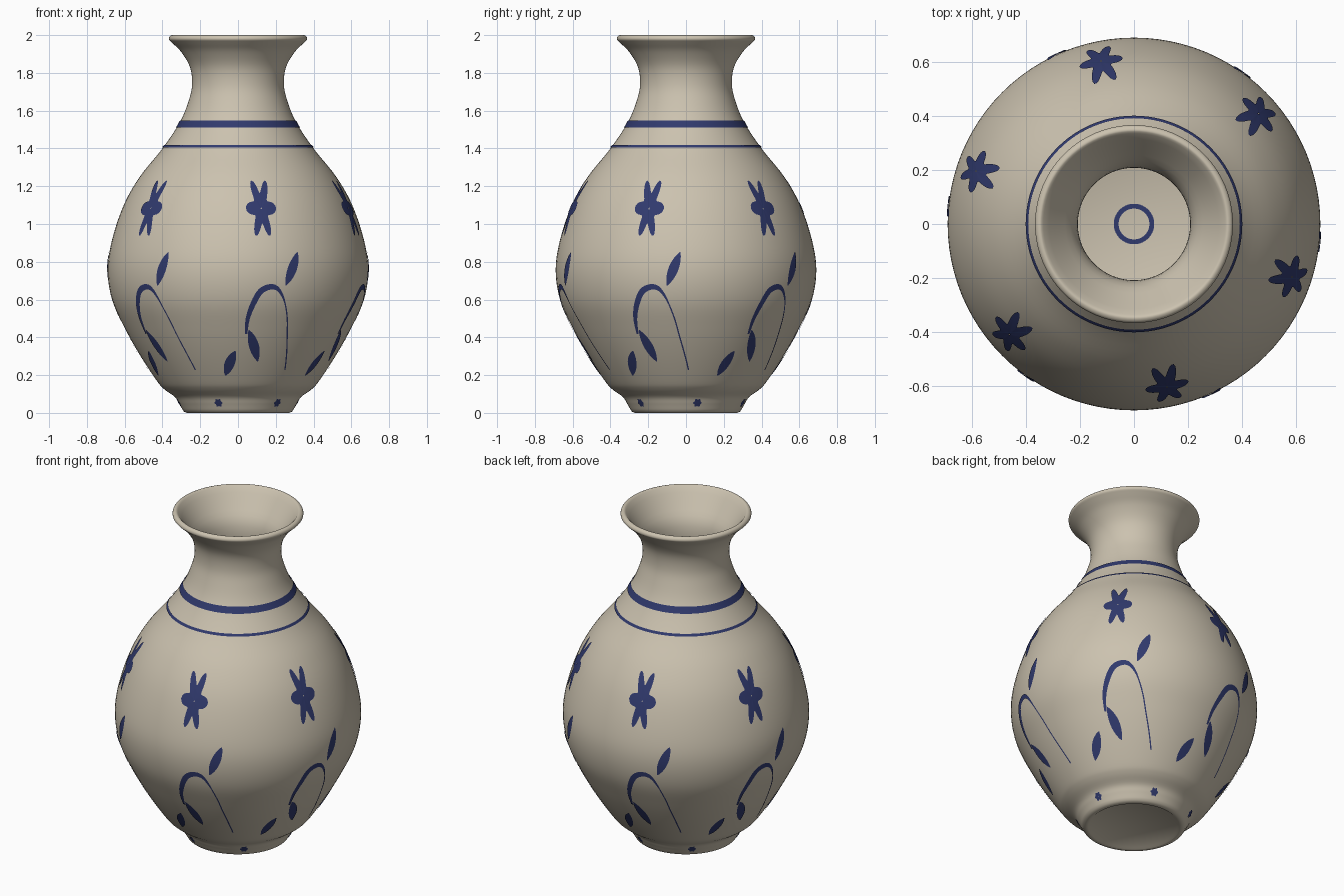
import bpy, bmesh, math
from mathutils import Vector

if "Cube" in bpy.data.objects:
    bpy.data.objects.remove(bpy.data.objects["Cube"])


def material(name, rgb):
    m = bpy.data.materials.new(name)
    m.diffuse_color = (*rgb, 1)
    m.use_nodes = True
    m.node_tree.nodes["Principled BSDF"].inputs["Base Color"].default_value = m.diffuse_color
    return m


CREAM = material("cream glaze", (0.60, 0.54, 0.43))
BLUE = material("cobalt blue", (0.03, 0.042, 0.155))


def refine(points, n=5):
    """Smooth curve through the given points."""
    p = [Vector(q) for q in points]
    p = [2 * p[0] - p[1]] + p + [2 * p[-1] - p[-2]]
    out = []
    for a, b, c, d in zip(p, p[1:], p[2:], p[3:]):
        for i in range(n):
            t = i / n
            out.append(0.5 * (2 * b + (c - a) * t + (2 * a - 5 * b + 4 * c - d) * t * t
                              + (3 * b - a - 3 * c + d) * t ** 3))
    return out + [p[-2]]


def make_object(name, bm, mat, smooth=True):
    bmesh.ops.recalc_face_normals(bm, faces=bm.faces)
    mesh = bpy.data.meshes.new(name)
    bm.to_mesh(mesh)
    bm.free()
    ob = bpy.data.objects.new(name, mesh)
    bpy.context.collection.objects.link(ob)
    mesh.materials.append(mat)
    if smooth:
        bpy.ops.object.select_all(action='DESELECT')
        ob.select_set(True)
        bpy.context.view_layer.objects.active = ob
        bpy.ops.object.shade_smooth_by_angle(angle=math.radians(40))
    return ob


def lathe(name, profile, mat, steps=96, closed=False):
    bm = bmesh.new()
    vs = [bm.verts.new((r, 0, z)) for r, z in profile]
    pairs = list(zip(vs, vs[1:])) + ([(vs[-1], vs[0])] if closed else [])
    es = [bm.edges.new(e) for e in pairs]
    bmesh.ops.spin(bm, geom=vs + es, cent=(0, 0, 0), axis=(0, 0, 1),
                   angle=2 * math.pi, steps=steps, use_duplicate=False)
    bmesh.ops.remove_doubles(bm, verts=bm.verts, dist=1e-5)
    return make_object(name, bm, mat)


# Vase body: outer wall, rolled lip, inner wall and flat floor
outer = refine([(0.295, 0.02), (0.312, 0.05), (0.335, 0.085), (0.39, 0.125), (0.43, 0.17),
                (0.52, 0.307), (0.60, 0.45), (0.667, 0.60), (0.69, 0.757), (0.667, 0.915),
                (0.605, 1.10), (0.52, 1.25), (0.40, 1.40), (0.307, 1.54), (0.26, 1.656),
                (0.243, 1.74), (0.254, 1.83), (0.30, 1.91), (0.352, 1.962)])
lip = refine([(0.352, 1.962), (0.366, 1.977), (0.362, 1.993), (0.347, 2.0), (0.335, 1.992)], 3)
inner = refine([(0.335, 1.992), (0.275, 1.91), (0.222, 1.83), (0.208, 1.74), (0.224, 1.65),
                (0.275, 1.52), (0.37, 1.38), (0.49, 1.23), (0.63, 0.91), (0.655, 0.757),
                (0.63, 0.60), (0.485, 0.31), (0.37, 0.15), (0.28, 0.06)], 3)
foot = [(0, 0.008), (0.245, 0.008), (0.255, 0.0), (0.272, 0.0), (0.287, 0.007)]
lathe("vase_body", foot + outer[:-1] + lip[:-1] + inner + [(0.26, 0.05), (0, 0.05)], CREAM)


def radius(z):
    for a, b in zip(outer, outer[1:]):
        if a[1] <= z <= b[1]:
            return a[0] + (b[0] - a[0]) * (z - a[1]) / (b[1] - a[1])
    return outer[0][0]


def on_wall(angle, z, lift=0.004):
    """Point just off the outer wall; angle in degrees from the front."""
    slope = (radius(z + 0.01) - radius(z - 0.01)) / 0.02
    k = lift / math.hypot(1, slope)
    r, a = radius(z) + k, math.radians(angle)
    return (r * math.sin(a), -r * math.cos(a), z - slope * k)


# Painted bands round the shoulder and a ring on the floor and underside
def band(name, z0, z1):
    zs = [z0 + (z1 - z0) * i / 3 for i in range(4)]
    lathe(name, [(-p[1], p[2]) for p in (on_wall(0, z) for z in zs)], BLUE)


band("shoulder_band", 1.51, 1.545)
band("shoulder_line", 1.403, 1.416)
lathe("floor_ring", [(0.057, 0.053), (0.075, 0.053)], BLUE)


def grid_plate(bm, rows):
    """Skin rows of (angle, z) points onto the wall."""
    vs = [[bm.verts.new(on_wall(*p)) for p in row] for row in rows]
    for a, b in zip(vs, vs[1:]):
        for i in range(len(a) - 1):
            bm.faces.new((a[i], a[i + 1], b[i + 1], b[i]))


def stroke(bm, path, widths):
    """Brush stroke along (angle, z) points with a varying width."""
    rows = []
    for i, (a, z) in enumerate(path):
        p, q = path[max(i - 1, 0)], path[min(i + 1, len(path) - 1)]
        s = math.radians(1) * radius(z)
        d = Vector(((q[0] - p[0]) * s, q[1] - p[1])).normalized()
        rows.append([(a - d.y * t * widths[i] / s, z + d.x * t * widths[i])
                     for t in (-0.5, 0, 0.5)])
    grid_plate(bm, rows)


def leaf(bm, start, end, width):
    n = 10
    path = [Vector(start).lerp(Vector(end), i / n) for i in range(n + 1)]
    stroke(bm, path, [width * max(0.08, math.sin(math.pi * i / n) ** 0.7) for i in range(n + 1)])


def blossom(bm, angle, z, size, wave, stretch, petals):
    """Petalled disc, stretched upwards on the wall."""
    rows = []
    for i in range(73):
        t = 2 * math.pi * i / 72
        r = size + wave * math.cos(petals * t)
        row = []
        for f in (0.04, 0.35, 0.7, 1):
            h = z + r * f * math.sin(t) * stretch
            row.append((angle + math.degrees(r * f * math.cos(t) / radius(h)), h))
        rows.append(row)
    grid_plate(bm, rows)


STEM = refine([(4.2, 0.42), (4.7, 0.5), (7, 0.58), (10.2, 0.645), (14.5, 0.668), (18.1, 0.655),
               (21.3, 0.60), (24.5, 0.5), (26.8, 0.4), (31.6, 0.23)], 4)
STEM_WIDTH = [0.012 + 0.02 * math.sin(math.pi * i / 24) if i < 20 else 0.02 - 0.013 * min(1, (i - 20) / 5)
              for i in range(len(STEM))]

# Six repeats of the flower, stem, leaves and foot dot
for k in range(6):
    base = 60 * k
    bm = bmesh.new()
    blossom(bm, base + 11.5, 1.082, 0.06, 0.021, 2.05, 6)
    make_object(f"flower_{k + 1}", bm, BLUE)

    bm = bmesh.new()
    stroke(bm, [(p[0] + base, p[1]) for p in STEM], STEM_WIDTH)
    make_object(f"stem_{k + 1}", bm, BLUE)

    bm = bmesh.new()
    leaf(bm, (base + 21.6, 0.675), (base + 27.4, 0.85), 0.052)
    leaf(bm, (base + 5.5, 0.44), (base + 12, 0.275), 0.052)
    leaf(bm, (base - 8.5, 0.2), (base - 1.5, 0.33), 0.052)
    make_object(f"leaves_{k + 1}", bm, BLUE)

    bm = bmesh.new()
    blossom(bm, base + 41, 0.055, 0.02, 0.003, 1, 6)
    make_object(f"foot_dot_{k + 1}", bm, BLUE)
